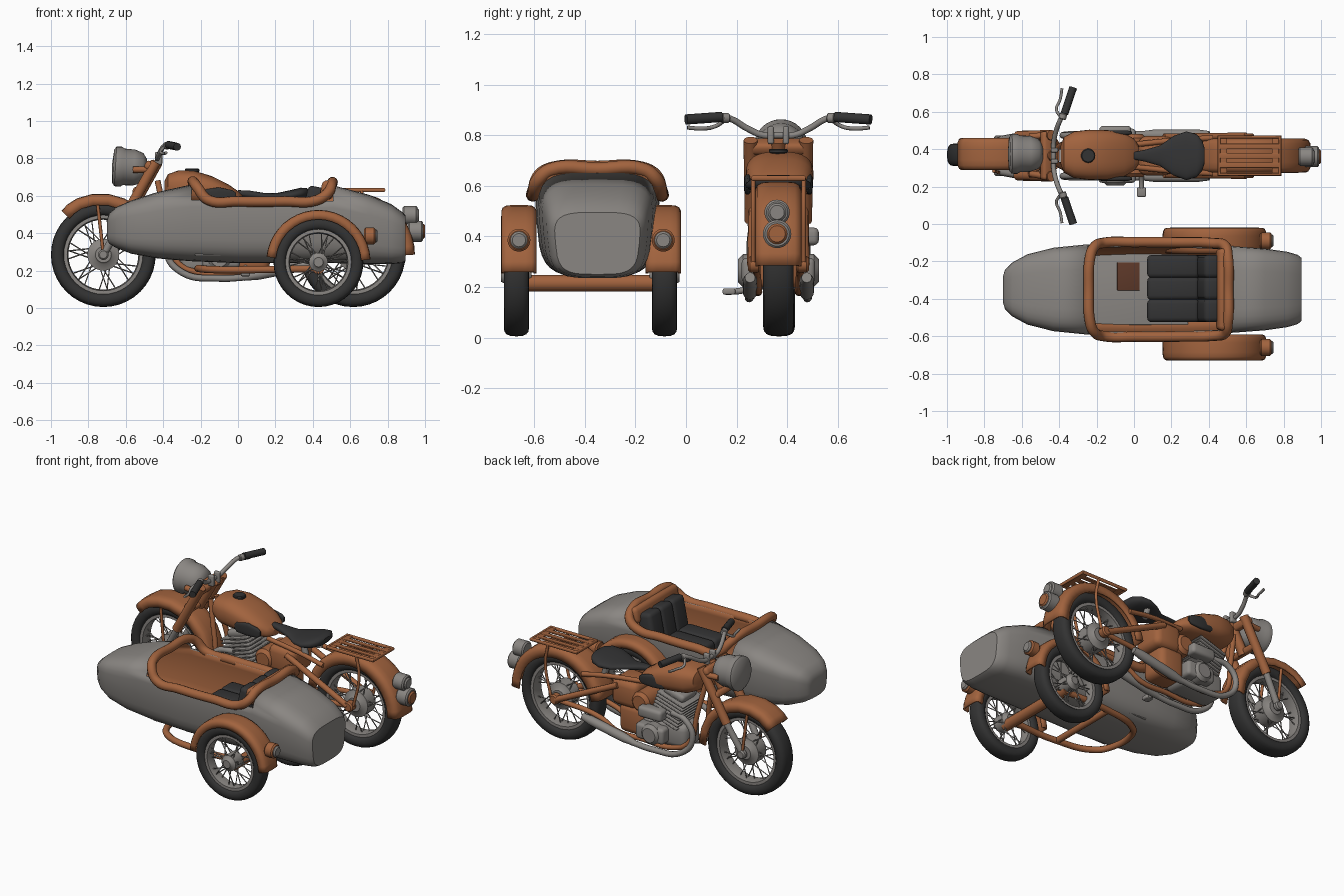
import bpy, bmesh, math
from mathutils import Vector, Euler

if "Cube" in bpy.data.objects:
    bpy.data.objects.remove(bpy.data.objects["Cube"])

def material(name, c):
    m = bpy.data.materials.new(name)
    m.diffuse_color = (*c, 1)
    m.use_nodes = True
    m.node_tree.nodes["Principled BSDF"].inputs["Base Color"].default_value = m.diffuse_color
    return m
ORANGE = material("burnt orange paint", (0.36, 0.125, 0.048))
GREY = material("warm grey metal", (0.255, 0.24, 0.225))
DARK = material("black rubber", (0.033, 0.033, 0.033))
SEAT = material("black leather", (0.034, 0.034, 0.035))
BROWN = material("brown mat", (0.11, 0.04, 0.022))
BY, SY = 0.365, -0.35      # centre lines of motorcycle and sidecar

def finish(ob, mat, angle=40):
    if mat: ob.data.materials.append(mat)
    bpy.ops.object.select_all(action='DESELECT')
    ob.select_set(True)
    bpy.context.view_layer.objects.active = ob
    if ob.type == 'CURVE':
        bpy.ops.object.convert(target='MESH')
        ob = bpy.context.object
    bpy.ops.object.shade_smooth_by_angle(angle=math.radians(angle))
    return ob

def grid(name, rings, mat, close_u=True, close_v=False, caps=False, solid=0):
    """Skin a list of point rings; u runs along each ring, v across rings."""
    bm = bmesh.new()
    vs = [[bm.verts.new(p) for p in r] for r in rings]
    n, m = len(vs), len(vs[0])
    for i in range(n if close_v else n - 1):
        for j in range(m if close_u else m - 1):
            a, b = vs[i], vs[(i + 1) % n]
            bm.faces.new((a[j], a[(j + 1) % m], b[(j + 1) % m], b[j]))
    if caps:
        bm.faces.new(vs[0]); bm.faces.new(vs[-1])
    bmesh.ops.remove_doubles(bm, verts=bm.verts, dist=1e-5)
    bmesh.ops.recalc_face_normals(bm, faces=bm.faces)
    me = bpy.data.meshes.new(name)
    bm.to_mesh(me); bm.free()
    ob = bpy.data.objects.new(name, me)
    bpy.context.collection.objects.link(ob)
    if solid:
        md = ob.modifiers.new("thickness", 'SOLIDIFY')
        md.thickness, md.offset = solid, 0
    return finish(ob, mat)

def lathe(name, prof, centre, axis, mat, closed=False, n=32):
    """Spin (radius, height) points around an axis."""
    q = Vector(axis).to_track_quat('Z', 'Y')
    rings = []
    for i in range(n):
        a = 2 * math.pi * i / n
        rings.append([q @ Vector((r * math.cos(a), r * math.sin(a), h)) + Vector(centre) for r, h in prof])
    return grid(name, rings, mat, close_u=closed, close_v=True)

def disc(name, centre, axis, r, h, mat, b=0.008):
    return lathe(name, [(0, -h), (r - b, -h), (r, -h + b), (r, h - b), (r - b, h), (0, h)], centre, axis, mat)

def superring(x, cy, hw, zb, zt, p, taper=0, n=32):
    out = []
    for i in range(n):
        c, s = math.cos(2 * math.pi * i / n), math.sin(2 * math.pi * i / n)
        f = lambda v: math.copysign(abs(v) ** (2 / p), v)
        out.append((x, cy + hw * f(c) * (1 - taper * (.5 - f(s) / 2)), (zb + zt) / 2 + (zt - zb) / 2 * f(s)))
    return out

def loft(name, secs, cy, p, mat, taper=0):
    return grid(name, [superring(x, cy, w, b, t, p, taper) for x, w, b, t in secs], mat, caps=True)

def tubes(name, paths, r, mat, smooth=True, cyclic=False, res=3):
    cu = bpy.data.curves.new(name, 'CURVE')
    cu.dimensions, cu.bevel_depth, cu.bevel_resolution = '3D', r, res
    cu.use_fill_caps, cu.resolution_u = True, 6
    for pts in paths:
        sp = cu.splines.new('BEZIER')
        sp.bezier_points.add(len(pts) - 1)
        sp.use_cyclic_u = cyclic
        for bp, p in zip(sp.bezier_points, pts):
            bp.co = p
            bp.handle_left_type = bp.handle_right_type = 'AUTO' if smooth and len(pts) > 2 else 'VECTOR'
    ob = bpy.data.objects.new(name, cu)
    bpy.context.collection.objects.link(ob)
    return finish(ob, mat, 50)

def box(name, c, size, mat, bevel=0.01, rot=(0, 0, 0)):
    bm = bmesh.new()
    bmesh.ops.create_cube(bm, size=1)
    e = Euler(rot).to_matrix()
    for v in bm.verts:
        v.co = e @ Vector([a * b for a, b in zip(v.co, size)]) + Vector(c)
    bmesh.ops.bevel(bm, geom=bm.edges[:], offset=bevel, segments=3, affect='EDGES', profile=0.5)
    me = bpy.data.meshes.new(name)
    bm.to_mesh(me); bm.free()
    ob = bpy.data.objects.new(name, me)
    bpy.context.collection.objects.link(ob)
    return finish(ob, mat)

def fender(name, path, y, w, drop, mat=ORANGE):
    """Sweep a U-shaped section along points in the xz plane, counter-clockwise."""
    sec = [(-1, -1), (-1, -.4), (-.93, -.18), (-.75, -.04), (-.4, 0), (.4, 0), (.75, -.04), (.93, -.18), (1, -.4), (1, -1)]
    rings = []
    for i, p in enumerate(path):
        a, b = path[max(i - 1, 0)], path[min(i + 1, len(path) - 1)]
        t = Vector((b[0] - a[0], 0, b[1] - a[1])).normalized()
        nrm = Vector((t.z, 0, -t.x))
        rings.append([Vector((p[0], y + u * w, p[1])) + nrm * (v * drop) for u, v in sec])
    return grid(name, rings, mat, close_u=False, solid=0.012)

def arc(cx, cz, r, a0, a1, n=20):
    angs = [math.radians(a0 + (a1 - a0) * i / n) for i in range(n + 1)]
    return [(cx + r * math.cos(a), cz + r * math.sin(a)) for a in angs]

def wheel(name, x, y, z, R, ri, w, hub):
    c, ax = (x, y, z), (0, 1, 0)
    f = lambda v: math.copysign(abs(v) ** 0.75, v)
    prof = [((R + ri) / 2 + (R - ri) / 2 * f(math.cos(i * math.pi / 8)), w / 2 * f(math.sin(i * math.pi / 8))) for i in range(16)]
    lathe(name + "_tire", prof, c, ax, DARK, True, 40)
    k = w * 0.34
    lathe(name + "_rim", [(ri + .008, -k), (ri - .012, -k), (ri - .018, 0), (ri - .012, k), (ri + .008, k)], c, ax, GREY, True, 40)
    lathe(name + "_hub", [(0, -.06), (hub * .5, -.06), (hub * .6, -.05), (hub, -.04), (hub, .04), (hub * .6, .05), (hub * .5, .06), (0, .06)], c, ax, GREY)
    sp = []
    for i in range(28):
        a = 2 * math.pi * i / 28
        b, s = a + (.35 if i % 4 < 2 else -.35), (1 if i % 2 else -1)
        sp.append([(x + hub * .9 * math.cos(a), y + s * .034, z + hub * .9 * math.sin(a)),
                   (x + (ri - .01) * math.cos(b), y + s * .008, z + (ri - .01) * math.sin(b))])
    tubes(name + "_spokes", sp, 0.0035, GREY, res=0)

# ---- wheels, sidecar fenders and lamps
wheel("front_wheel", -0.72, BY + .005, 0.285, 0.28, 0.205, 0.12, 0.085)
wheel("rear_wheel", 0.615, BY, 0.285, 0.28, 0.205, 0.12, 0.085)
for side, y in (("outer", -0.67), ("inner", -0.085)):
    wheel(side + "_sidecar_wheel", 0.43, y, 0.245, 0.24, 0.17, 0.10, 0.05)
    yf = -0.66 if side == "outer" else -0.09
    fender(side + "_sidecar_fender", arc(0.43, 0.245, 0.273, 3, 174), yf, 0.064, 0.045)
    disc(side + "_lamp_ring", (0.705, yf, 0.385), (1, 0, 0), 0.045, 0.03, ORANGE)
    disc(side + "_lamp_lens", (0.722, yf, 0.385), (1, 0, 0), 0.034, 0.025, GREY)

# ---- sidecar body: lofted shell with the cockpit faces removed
secs = [(-.70, .075, .37, .47), (-.69, .11, .345, .505), (-.65, .152, .32, .54), (-.57, .198, .29, .575), (-.43, .235, .265, .62),
        (-.25, .254, .25, .66), (0, .258, .24, .66), (.25, .254, .24, .66), (.51, .245, .24, .655), (.7, .23, .235, .605),
        (.82, .212, .235, .555), (.875, .195, .24, .515), (.895, .178, .25, .495)]
body = loft("sidecar_body", secs, SY, 3.8, GREY, .14)
bm = bmesh.new()
bm.from_mesh(body.data)
bmesh.ops.delete(bm, geom=[f for f in bm.faces if -.24 < f.calc_center_median().x < .5 and f.calc_center_median().z > .584], context='FACES')
bm.to_mesh(body.data); bm.free()
body.data.materials.append(ORANGE)
md = body.modifiers.new("inner_lining", 'SOLIDIFY')
md.thickness, md.offset, md.material_offset = 0.014, -1, 1
box("sidecar_floor", (.03, SY, .29), (.52, .38, .02), GREY, .004)
box("floor_mat", (-.03, SY + .07, .303), (.12, .15, .006), BROWN, .002)
# cockpit rim
half = [(-.242, 0, .672), (-.235, .17, .67), (-.215, .225, .642), (-.16, .25, .578), (0, .253, .57), (.25, .252, .57),
        (.42, .248, .576), (.485, .235, .62), (.5, .185, .662), (.505, 0, .665)]
rim = [(x, SY + y, z) for x, y, z in half] + [(x, SY - y, z) for x, y, z in half[-2:0:-1]]
tubes("cockpit_rim", [rim], 0.028, ORANGE, cyclic=True)
box("rear_rim_panel", (.478, SY, .63), (.07, .44, .10), ORANGE, .025, (0, .2, 0))
# sidecar seat
for i in (-1, 0, 1):
    y = SY + .005 + i * .118
    box("sidecar_seat_cushion", (.21, y, .40), (.28, .124, .16), SEAT, .025)
    box("sidecar_seat_back", (.393, y, .485), (.10, .124, .33), SEAT, .025, (0, .2, 0))
# sidecar chassis
tubes("sidecar_axle", [[(.43, -.66, .215), (.43, -.09, .215)]], .034, ORANGE)
tubes("sidecar_frame", [[(.43, SY - .235, .21), (.12, SY - .235, .205), (-.14, SY - .17, .205), (-.2, SY - .08, .21),
                        (-.2, SY + .08, .21), (-.14, SY + .17, .205), (.12, SY + .235, .205), (.43, SY + .235, .21)],
                       [(.1, SY - .235, .205), (.1, SY + .235, .205)]], .02, ORANGE)

# ---- motorcycle fenders and rear rack
fender("front_fender", [(-.94, .515), (-.91, .547), (-.86, .58), (-.78, .603), (-.69, .603), (-.61, .58), (-.53, .535),
                        (-.46, .46), (-.42, .37), (-.405, .28)][::-1], BY + .01, .08, .055)
fender("rear_fender", arc(.615, .285, .325, 0, 168), BY, .085, .065)
for z, r, x in ((.495, .05, .92), (.41, .056, .95)):
    disc("tail_lamp_ring", (x, BY - .005, z), (1, 0, 0), r, .04, GREY)
    disc("tail_lamp_lens", (x + .017, BY - .005, z), (1, 0, 0), r * .72, .032, GREY if z > .45 else ORANGE)
rx0, rx1 = .455, .78
tubes("rack_frame", [[(rx0, BY - .1, .63), (rx0, BY + .1, .63), (rx1, BY + .1, .63), (rx1, BY - .1, .63)]], .011, ORANGE, False, True)
for i in (-1, 0, 1):
    box("rack_slat", ((rx0 + rx1) / 2, BY + i * .05, .632), (rx1 - rx0, .03, .01), ORANGE, .003)
for i in (rx0 + .02, rx1 - .02):
    box("rack_crossbar", (i, BY, .63), (.045, .2, .01), ORANGE, .003)

# ---- paired motorcycle parts
for s in (-1, 1):
    P = lambda *pts: [[(x, BY + s * y, z) for x, y, z in pts]]
    tubes("fork_upper", P((-.44, .11, .78), (-.62, .105, .46)), .028, ORANGE)
    tubes("fork_lower", P((-.61, .105, .475), (-.72, .085, .285)), .02, GREY)
    tubes("fender_stay", P((-.75, .082, .55), (-.72, .09, .29)), .009, ORANGE)
    tubes("rack_leg", P((.66, .1, .63), (.68, .1, .5), (.64, .1, .3)), .009, ORANGE)
    tubes("rear_strut", P((.16, .1, .50), (.60, .105, .29)), .019, ORANGE)
    tubes("lower_frame", P((-.43, .03, .68), (-.38, .06, .45), (-.33, .075, .25), (-.22, .08, .19), (.0, .08, .187), (.18, .08, .19),
                           (.30, .085, .25), (.60, .09, .285)), .016, ORANGE)
    tubes("upper_frame", P((.0, .06, .55), (.25, .085, .53), (.42, .095, .5)), .015, ORANGE)
    tubes("exhaust_pipe", P((-.22, .09, .42), (-.33, .105, .40), (-.38, .11, .30), (-.30, .115, .19), (-.1, .115, .158), (.05, .115, .165)), .018, GREY)
    lathe("muffler", [(0, 0), (.018, 0), (.028, .08), (.028, .32), (.02, .38), (0, .38)], (.03, BY + s * .112, .163), (1, 0, .2), GREY)
    disc("engine_cover", (-.10, BY + s * .115, .265), (0, 1, 0), .065, .045, GREY, .02)
    box("engine_side_case", (-.09, BY + s * .1, .265), (.20, .09, .10), GREY, .02)
    disc("axle_cap", (-.72, BY + s * .09, .285), (0, 1, 0), .028, .018, GREY)
    disc("rear_axle_cap", (.61, BY + s * .095, .29), (0, 1, 0), .032, .025, ORANGE)
    loft("knee_pad", [(-.19, .006, .585, .62), (-.175, .012, .57, .635), (-.1, .014, .565, .645), (-.03, .012, .57, .63), (-.01, .006, .585, .615)], BY + s * .122, 3, DARK)
    # handlebars, grips and levers
    tubes("handlebar", P((-.43, 0, .80), (-.43, .06, .80), (-.42, .12, .825), (-.395, .19, .865), (-.37, .24, .872), (-.345, .31, .87)), .013, GREY)
    tubes("grip", P((-.372, .225, .872), (-.325, .365, .862)), .021, DARK)
    tubes("lever", P((-.395, .21, .86), (-.415, .25, .835), (-.395, .30, .826), (-.385, .36, .83)), .008, GREY)
    disc("handlebar_clamp", (-.38, BY + s * .21, .868), (.3, s, 0), .02, .016, GREY, .004)
    box("handlebar_riser", (-.425, BY + s * .03, .80), (.04, .025, .07), GREY, .008)

# ---- steering head and headlight
box("fork_bracket", (-.465, BY, .755), (.07, .26, .05), ORANGE, .018, (0, .5, 0))
box("lower_fork_bracket", (-.535, BY, .62), (.06, .24, .04), ORANGE, .015, (0, .5, 0))
tubes("steering_stem", [[(-.43, BY, .78), (-.53, BY, .60)]], .03, ORANGE)
lathe("headlight", [(0, .02), (.09, .012), (.106, 0), (.107, -.03), (.098, -.045), (.096, -.10), (.08, -.145), (.05, -.165), (0, -.17)],
      (-.655, BY + .01, .757), (-1, 0, .06), GREY)
tubes("headlight_bracket", [[(-.56, BY - .095, .74), (-.47, BY - .11, .74)], [(-.56, BY + .1, .74), (-.47, BY + .11, .74)]], .018, ORANGE)

# ---- tank and saddle
loft("fuel_tank", [(-.392, .05, .61, .68), (-.375, .095, .585, .715), (-.32, .125, .56, .735), (-.24, .134, .55, .735), (-.14, .132, .545, .705),
                   (-.05, .115, .545, .66), (.0, .085, .55, .625), (.025, .05, .56, .6)], BY + .005, 2.7, ORANGE)
disc("fuel_cap", (-.245, BY, .736), (0, 0, 1), .038, .01, DARK, .005)
loft("saddle", [(.0, .02, .60, .63), (.06, .032, .588, .628), (.14, .055, .578, .615), (.21, .105, .574, .615), (.28, .13, .574, .63),
                (.335, .115, .58, .643), (.365, .08, .59, .642), (.378, .04, .605, .633)], BY, 2.5, SEAT)
tubes("saddle_spring", [[(.26, BY + s, .59), (.28, BY + s, .52)] for s in (-.07, .07)], .02, GREY)

# ---- engine, gearbox and boxes
box("crankcase", (-.15, BY, .265), (.32, .17, .16), GREY, .04)
for i in range(8):
    box("cooling_fin", (-.165 - i * .007, BY, .35 + i * .022), (.2, .21, .01), GREY, .004, (0, -.3, 0))
box("cylinder", (-.19, BY, .43), (.14, .15, .22), GREY, .03, (0, -.3, 0))
box("cylinder_head", (-.215, BY, .525), (.15, .15, .05), GREY, .02, (0, -.3, 0))
box("side_cover", (-.10, BY + .12, .40), (.17, .08, .07), GREY, .02)
box("gearbox", (.08, BY, .29), (.18, .18, .19), ORANGE, .04)
box("tool_box", (.12, BY, .45), (.19, .21, .17), ORANGE, .04)
disc("air_filter", (.0, BY, .43), (0, 1, 0), .065, .115, ORANGE, .02)
tubes("kick_pedal", [[(.04, BY - .08, .22), (.04, BY - .13, .19), (.04, BY - .21, .18)]], .013, GREY)
box("pedal_pad", (.04, .17, .182), (.05, .05, .025), GREY, .008)
